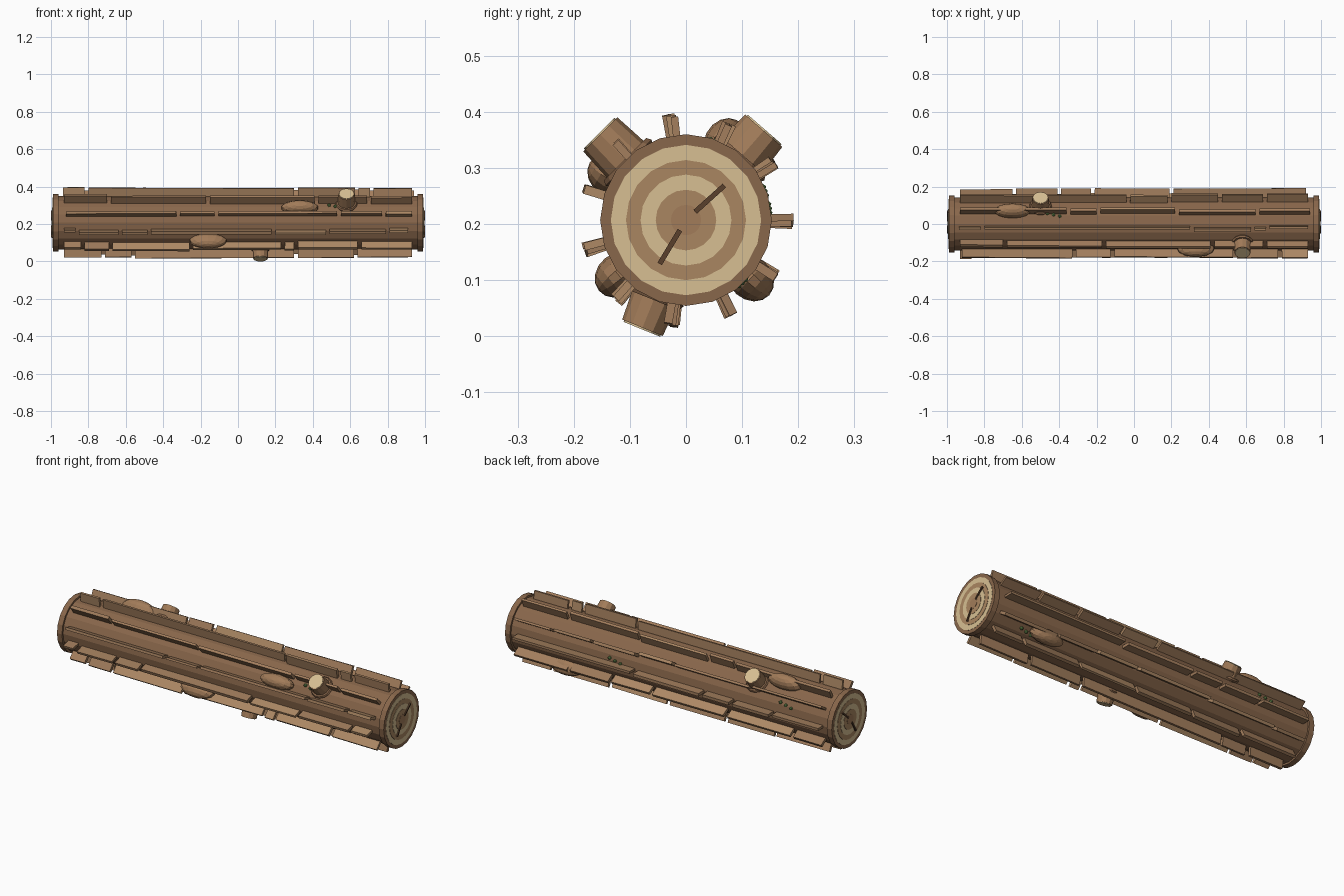
import bpy, math, random
from mathutils import Matrix, Vector

if "Cube" in bpy.data.objects:
    bpy.data.objects.remove(bpy.data.objects["Cube"])

random.seed(4)
CZ = 0.207  # height of the log axis


def mat(name, r, g, b):
    m = bpy.data.materials.new(name)
    m.diffuse_color = (r, g, b, 1)
    m.use_nodes = True
    m.node_tree.nodes["Principled BSDF"].inputs["Base Color"].default_value = m.diffuse_color
    return m


BARK = mat("bark", 0.25, 0.135, 0.07)
RIDGE = [mat("ridge_a", 0.37, 0.21, 0.11), mat("ridge_b", 0.33, 0.19, 0.10),
         mat("ridge_c", 0.42, 0.25, 0.13)]
KNOT = mat("knot", 0.36, 0.20, 0.10)
LIGHT = mat("light_wood", 0.68, 0.52, 0.29)
TAN = mat("tan_wood", 0.40, 0.24, 0.12)
DARK = mat("crack", 0.10, 0.05, 0.025)
MOSS = mat("moss", 0.14, 0.27, 0.08)


def finish(name, material, matrix, smooth=False):
    o = bpy.context.object
    o.name = name
    o.data.materials.append(material)
    o.matrix_world = matrix
    if smooth:
        bpy.ops.object.shade_smooth_by_angle(angle=math.radians(40))
    return o


def around(x, deg, r):
    """Frame on the log: local x along the log, local z pointing outwards."""
    a = math.radians(deg)
    out = Vector((0, math.cos(a), math.sin(a)))
    side = out.cross(Vector((1, 0, 0)))
    m = Matrix((Vector((1, 0, 0)), side, out)).transposed().to_4x4()
    m.translation = Vector((x, 0, CZ)) + out * r
    return m


def disc(name, material, x0, x1, radius, sides=20):
    bpy.ops.mesh.primitive_cylinder_add(vertices=sides, radius=radius, depth=abs(x1 - x0))
    m = Matrix.Translation(((x0 + x1) / 2, 0, CZ)) @ Matrix.Rotation(math.pi / 2, 4, 'Y')
    return finish(name, material, m)


def box(name, material, matrix, size):
    bpy.ops.mesh.primitive_cube_add(size=1)
    return finish(name, material, matrix @ Matrix.Diagonal((*size, 1)))


# trunk
disc("trunk", BARK, -0.975, 0.975, 0.143)

# ends: bark rim, growth rings, cracks
RINGS = [(0.134, LIGHT), (0.107, TAN), (0.081, LIGHT), (0.054, TAN), (0.027, KNOT)]
for s, side in ((1, "right"), (-1, "left")):
    disc(f"{side}_rim", BARK, s * 0.96, s * 0.99, 0.153)
    for i, (r, m) in enumerate(RINGS):
        disc(f"{side}_ring_{i}", m, s * 0.975, s * (0.991 + 0.0015 * i), r)
    for deg, r in ((42, 0.057), (239, 0.056)):
        box(f"{side}_crack", DARK, around(s * 0.99, deg, r), (0.02, 0.009, 0.07))

# bark ridges: eleven rows, each broken into thin planks standing on edge
ROWS = [
    (-0.94, -0.64, -0.40, -0.22, 0.20, 0.93),
    (-0.94, -0.50, -0.03, 0.19, 0.46, 0.70, 0.94),
    (-0.94, -0.35, -0.19, 0.23, 0.66, 0.95),
    (-0.945, -0.81, 0.31, 0.635, 0.715, 0.94),
    (-0.94, -0.69, -0.16, 0.42, 0.70, 0.94),
    (-0.93, -0.32, -0.115, 0.54, 0.78, 0.94),
    (-0.94, -0.86, -0.63, -0.475, 0.19, 0.48, 0.80, 0.92),
    (-0.94, -0.83, -0.68, -0.25, 0.24, 0.31, 0.65, 0.94),
    (-0.94, -0.72, -0.56, 0.31, 0.63, 0.94),
    (-0.94, -0.60, -0.30, 0.05, 0.40, 0.75, 0.94),
    (-0.94, -0.75, -0.35, 0.10, 0.35, 0.60, 0.94),
]
for i, cuts in enumerate(ROWS):
    for j, (a, b) in enumerate(zip(cuts, cuts[1:])):
        deg = i * 360 / 11 + random.uniform(-2.5, 2.5)
        m = around((a + b) / 2, deg, 0.162) @ Matrix.Rotation(random.uniform(-0.008, 0.008), 4, 'Y')
        box(f"bark_ridge_{i}_{j}", random.choice(RIDGE), m,
            (b - a - 0.02, random.uniform(0.011, 0.017), random.uniform(0.046, 0.058)))

# cut branch stubs with collar and pale cut face
for i, (x, deg, top, r) in enumerate(((0.58, 135, 0.216, 0.043), (-0.50, 49, 0.211, 0.044),
                                      (0.12, 248, 0.207, 0.039))):
    bpy.ops.mesh.primitive_cone_add(vertices=12, radius1=r * 1.12, radius2=r, depth=top - 0.12)
    finish(f"stub_{i}", KNOT, around(x, deg, (top + 0.12) / 2))
    bpy.ops.mesh.primitive_cylinder_add(vertices=12, radius=r * 0.9, depth=0.006)
    finish(f"stub_face_{i}", LIGHT, around(x, deg, top))
    bpy.ops.mesh.primitive_torus_add(major_radius=r * 1.15, minor_radius=0.010,
                                     major_segments=14, minor_segments=6)
    finish(f"stub_collar_{i}", BARK, around(x, deg, 0.145))

# long swollen knots
for i, (x, deg) in enumerate(((0.33, 149), (-0.16, 219), (-0.65, 63), (0.64, -42))):
    bpy.ops.mesh.primitive_uv_sphere_add(segments=14, ring_count=8, radius=1)
    finish(f"knot_{i}", KNOT, around(x, deg, 0.155) @ Matrix.Diagonal((0.10, 0.038, 0.045, 1)))

# moss dots in little rows
for i, (x, deg) in enumerate(((0.52, 143), (-0.08, 244), (-0.43, 70), (-0.70, 20),
                              (0.33, 8), (0.75, -48))):
    for k in (-1, 0, 1):
        bpy.ops.mesh.primitive_ico_sphere_add(subdivisions=1, radius=0.010)
        finish(f"moss_{i}_{k + 1}", MOSS, around(x + 0.033 * k, deg + 3 * k, 0.145))
